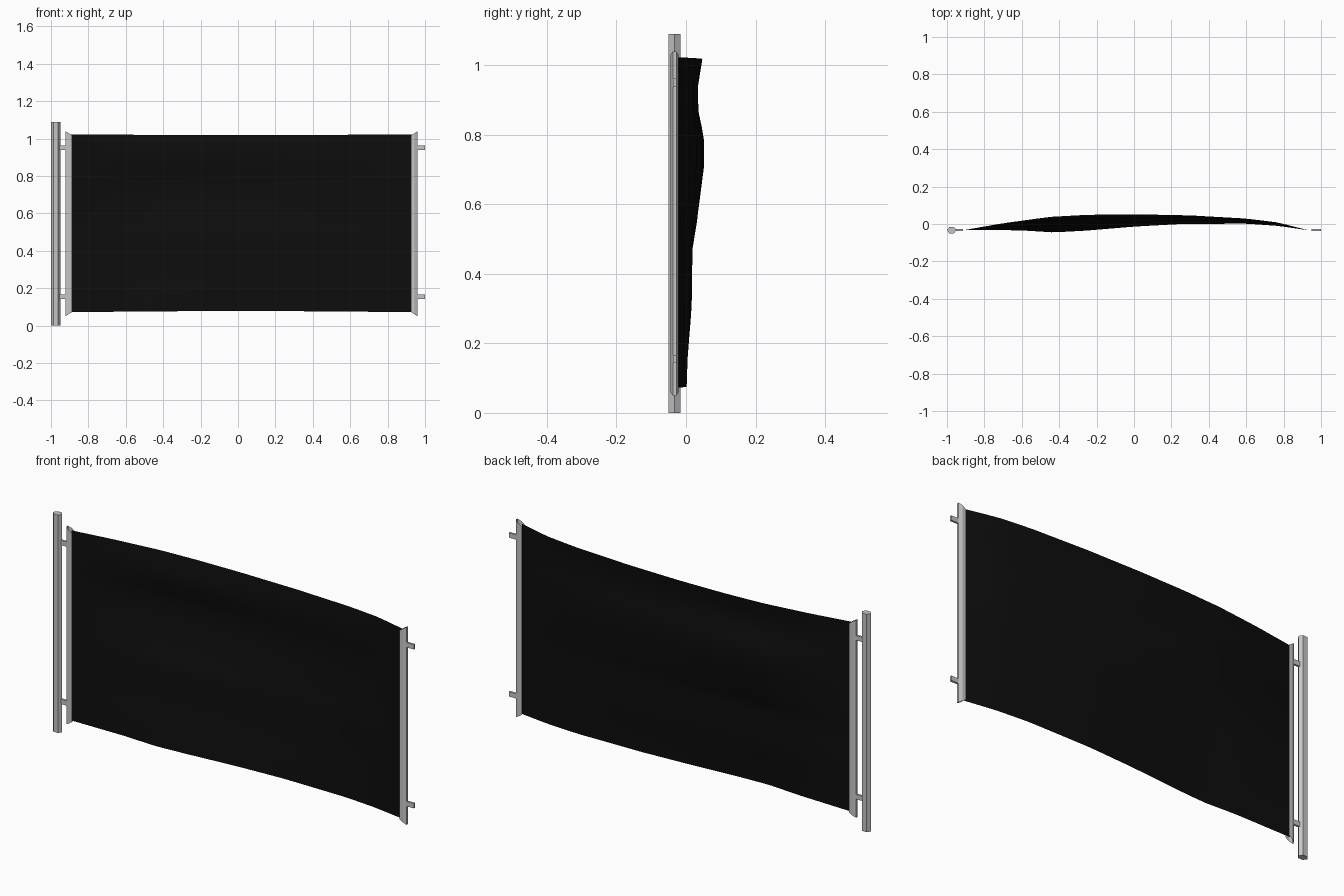
import bpy, bmesh, math

cube = bpy.data.objects.get("Cube")
if cube:
    bpy.data.objects.remove(cube, do_unlink=True)

Y = -0.033  # depth of the pole and fittings


def material(name, rgb, rough):
    m = bpy.data.materials.new(name)
    m.use_nodes = True
    m.diffuse_color = (*rgb, 1)
    node = next(n for n in m.node_tree.nodes if n.type == 'BSDF_PRINCIPLED')
    node.inputs["Base Color"].default_value = (*rgb, 1)
    node.inputs["Roughness"].default_value = rough
    return m


metal = material("pale_metal", (0.56, 0.56, 0.56), 0.6)
black = material("black_cloth", (0.004, 0.004, 0.004), 0.9)


def add_object(name, bm, mat):
    mesh = bpy.data.meshes.new(name)
    bm.to_mesh(mesh)
    bm.free()
    mesh.materials.append(mat)
    obj = bpy.data.objects.new(name, mesh)
    bpy.context.collection.objects.link(obj)
    return obj


def sample(points, t):
    """Linear interpolation along a short list of (position, value)."""
    for (a, u), (b, v) in zip(points, points[1:]):
        if t <= b:
            return u + (v - u) * max(0, (t - a) / (b - a))
    return points[-1][1]


def surface(rows, cols, place):
    bm = bmesh.new()
    grid = [[bm.verts.new(place(i / rows, j / cols)) for j in range(cols + 1)]
            for i in range(rows + 1)]
    for i in range(rows):
        for j in range(cols):
            bm.faces.new((grid[i][j], grid[i][j + 1],
                          grid[i + 1][j + 1], grid[i + 1][j]))
    return bm


# Six-sided pole
bm = bmesh.new()
ring = [bm.verts.new((-0.975 + 0.025 * math.cos(k * math.pi / 3),
                      Y + 0.0195 * math.sin(k * math.pi / 3), 0)) for k in range(6)]
base = bm.faces.new(ring)
top = bmesh.ops.extrude_face_region(bm, geom=[base])
for v in top["geom"]:
    if isinstance(v, bmesh.types.BMVert):
        v.co.z = 1.09
bmesh.ops.recalc_face_normals(bm, faces=bm.faces)
add_object("pole", bm, metal)

# Mitred open channels that grip the cloth ends: (inset from outer edge, depth)
profile = [(0.035, -0.012), (0.016, -0.012), (0, -0.005),
           (0, 0.005), (0.016, 0.012), (0.035, 0.012)]


def add_channel(name, outer, inward):
    def place(u, v):
        inset, depth = profile[round(v * 5)]
        low, high = 0.05 + inset * 0.65, 1.04 - inset * 0.65
        return outer + inward * inset, Y + depth, low + (high - low) * u
    bm = surface(1, 5, place)
    if inward > 0:
        bmesh.ops.reverse_faces(bm, faces=bm.faces)
    add_object(name, bm, metal)


add_channel("right_channel", -0.922, 1)
add_channel("left_channel", 0.96, -1)


# Pegs joining the channels to their poles
def add_peg(name, x0, x1, z):
    bm = bmesh.new()
    bmesh.ops.create_cube(bm, size=1)
    for v in bm.verts:
        v.co = ((x0 + x1) / 2 + v.co.x * (x1 - x0), Y + v.co.y * 0.01, z + v.co.z * 0.024)
    add_object(name, bm, metal)


for label, z in (("lower", 0.155), ("upper", 0.95)):
    add_peg("right_" + label + "_peg", -0.96, -0.915, z)
    add_peg("left_" + label + "_peg", 0.95, 1.0, z)

# Billowing cloth: blends from the lower edge curve to the fullest curve
lower = [(-0.9, -0.031), (-0.6, -0.034), (-0.43, -0.045), (-0.25, -0.035),
         (0, -0.014), (0.25, 0), (0.6, 0.002), (0.77, -0.01), (0.93, Y)]
full = [(-0.9, -0.031), (-0.7, 0.004), (-0.45, 0.038), (-0.25, 0.049), (0, 0.052),
        (0.3, 0.046), (0.6, 0.029), (0.77, 0.008), (0.93, Y)]
fullness = [(0, 0), (0.09, 0.1), (0.24, 0.35), (0.42, 0.4), (0.51, 0.7),
            (0.67, 1), (0.76, 1), (0.84, 0.75), (0.91, 0.72), (1, 0.93)]


def cloth_point(u, v):
    x = -0.9 + 1.83 * v
    w = sample(fullness, u)
    a, b = sample(lower, x), sample(full, x)
    sag = 0.006 * math.sin(math.pi * v)
    z0, z1 = 0.072 + sag, 1.023 - sag * 0.7
    return x, a + (b - a) * w, z0 + (z1 - z0) * u


cloth = add_object("banner_cloth", surface(24, 32, cloth_point), black)
for poly in cloth.data.polygons:
    poly.use_smooth = True
